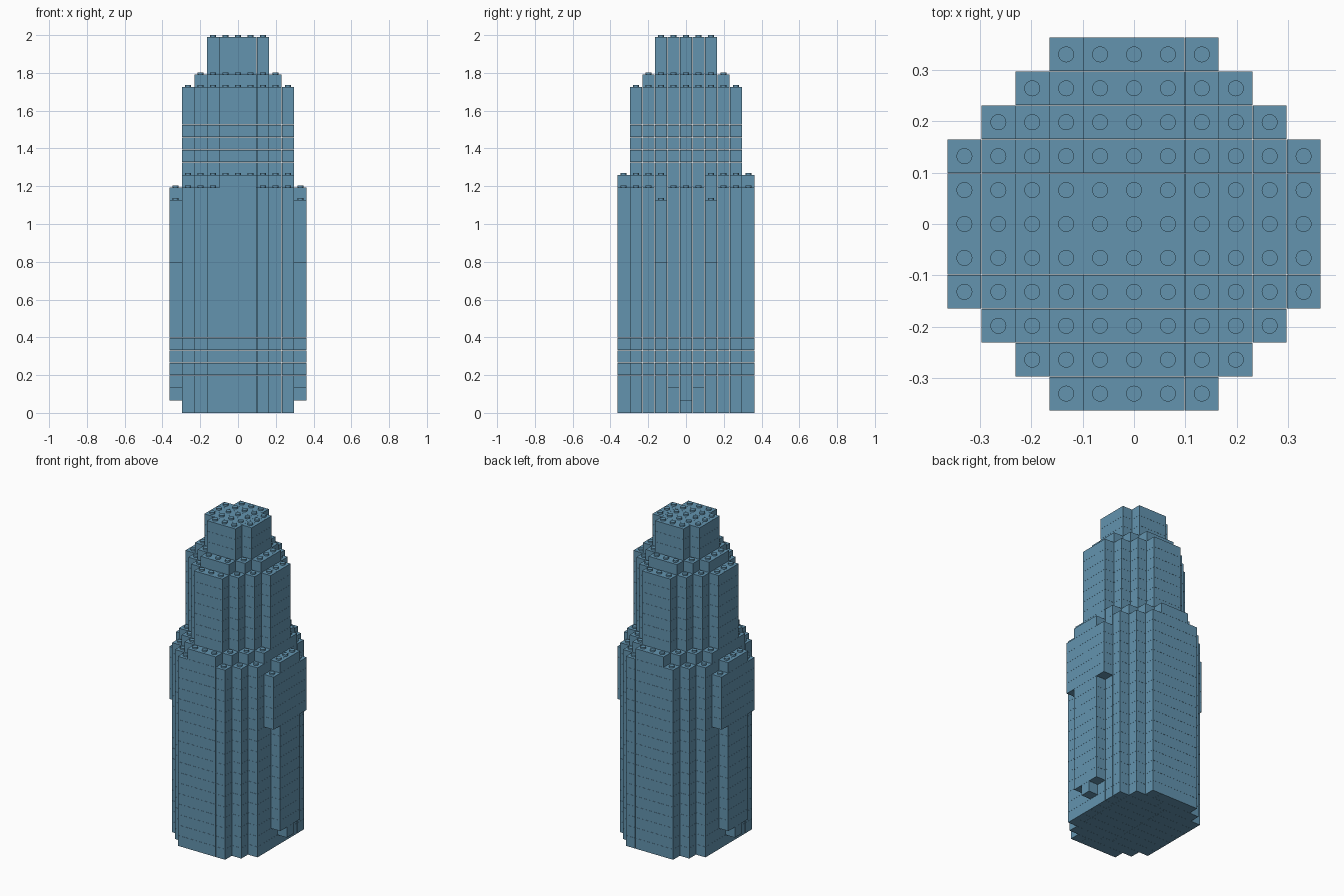
import bpy, bmesh
from mathutils import Matrix, Vector

cube = bpy.data.objects.get("Cube")
if cube:
    bpy.data.objects.remove(cube)

PITCH = 0.0661      # stud spacing
LAYER = 1.99 / 30   # brick height
GAP = 0.0006        # seam between bricks
STUD_R, STUD_H = 0.0155, 0.01

blue = bpy.data.materials.new("dusty blue")
blue.use_nodes = True
color = (0.125, 0.295, 0.43, 1)
blue.diffuse_color = color
blue.node_tree.nodes["Principled BSDF"].inputs["Base Color"].default_value = color


def stepped(a, b, n):
    """True inside a stepped octagon reaching n cells from the centre."""
    return max(a, b) <= n and a + b <= n + 1


def span(i, j):
    """First and last layer of the column of bricks at a cell."""
    a, b = abs(i), abs(j)
    if a == 5:                              # side wings, stepped underneath
        return {0: (1, 18), 1: (2, 18), 2: (12, 17)}.get(b, (0, 0))
    if stepped(a, b, 2):
        return 0, 30
    if stepped(a, b, 3):
        return 0, 27
    if stepped(a, b, 4):
        return 0, 26
    if a + b == 6 or (b == 5 and a < 2):    # inner ledge and front/back crest
        return 0, 19
    if a + b == 7:                          # outer ledge
        return 0, 18
    return 0, 0


def add_brick(bm, i0, i1, j, k):
    size = Vector(((i1 - i0 + 1) * PITCH - GAP, PITCH - GAP, LAYER - GAP))
    centre = Vector(((i0 + i1) / 2 * PITCH, j * PITCH, (k + 0.5) * LAYER))
    bmesh.ops.create_cube(bm, size=1,
                          matrix=Matrix.Translation(centre) @ Matrix.Diagonal(size).to_4x4())


def finish(bm, name):
    mesh = bpy.data.meshes.new(name)
    bm.to_mesh(mesh)
    bm.free()
    mesh.materials.append(blue)
    obj = bpy.data.objects.new(name, mesh)
    bpy.context.scene.collection.objects.link(obj)
    return obj


def build_section(name, low, high, cells):
    """Lay bricks up to four studs long along each row of every layer."""
    bm = bmesh.new()
    for k in range(low, high):
        for j in range(-5, 6):
            run = []
            for i in cells + [None]:
                filled = i is not None and span(i, j)[0] <= k < span(i, j)[1]
                if run and (not filled or len(run) == 4):
                    add_brick(bm, run[0], run[-1], j, k)
                    run = []
                if filled:
                    run.append(i)
    finish(bm, name)


# Brick courses of each tier
core = list(range(-4, 5))
build_section("lower_tower", 0, 19, core)
build_section("upper_tower", 19, 27, core)
build_section("crown", 27, 30, core)
build_section("left_wing", 1, 18, [5])
build_section("right_wing", 1, 18, [-5])

# Round studs on every exposed top
bm = bmesh.new()
for i in range(-5, 6):
    for j in range(-5, 6):
        top = span(i, j)[1]
        if top:
            spot = Vector((i * PITCH, j * PITCH, top * LAYER + STUD_H / 2 - GAP / 2))
            bmesh.ops.create_cone(bm, cap_ends=True, segments=20, radius1=STUD_R,
                                  radius2=STUD_R, depth=STUD_H + GAP,
                                  matrix=Matrix.Translation(spot))
studs = finish(bm, "studs")
bpy.context.view_layer.objects.active = studs
studs.select_set(True)
bpy.ops.object.shade_smooth_by_angle()
